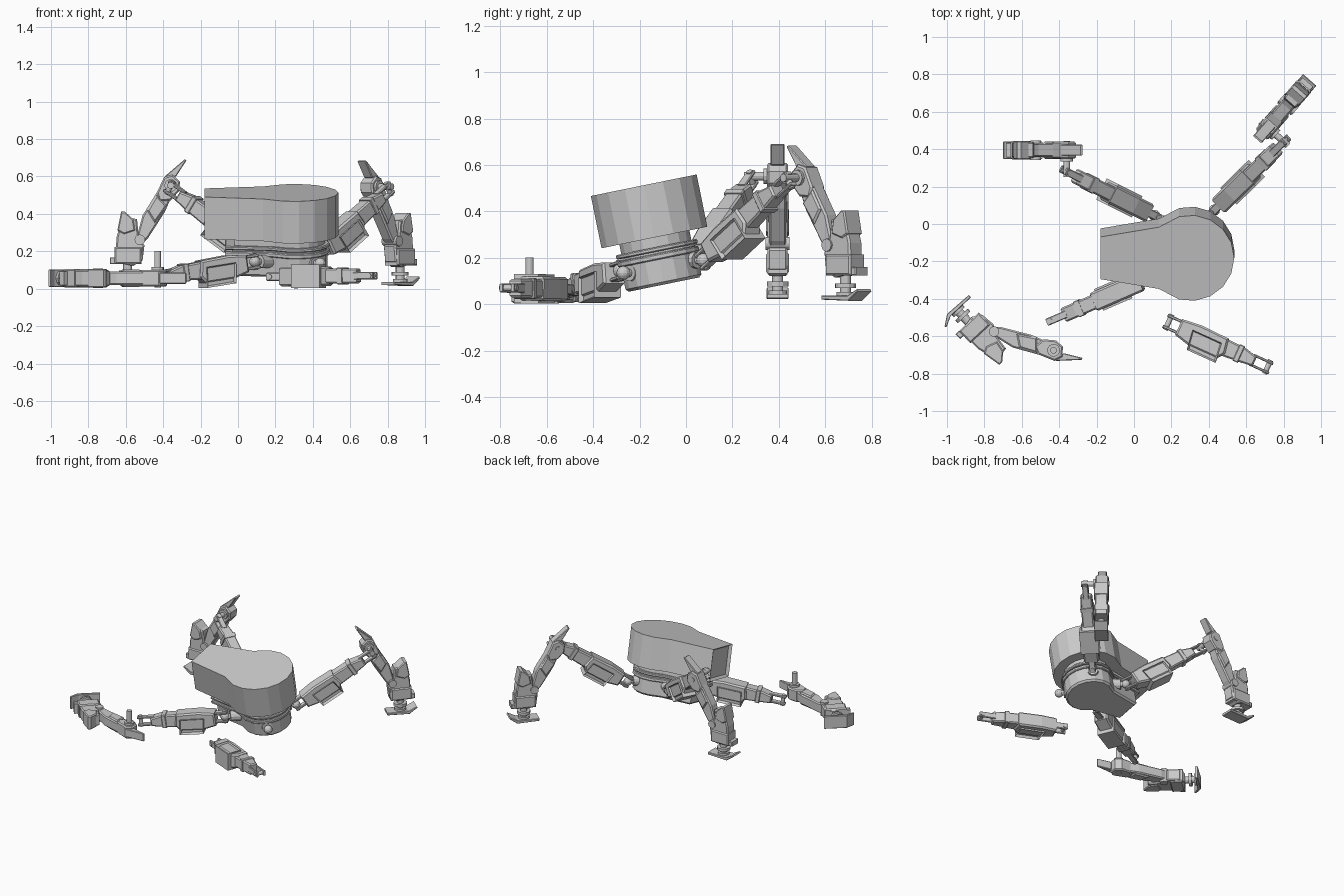
import bpy, bmesh
from math import sin, cos, pi, radians
from mathutils import Matrix, Vector as V

if "Cube" in bpy.data.objects:
    bpy.data.objects.remove(bpy.data.objects["Cube"])


def finish(name, bm, M):
    bm.transform(M)
    bmesh.ops.recalc_face_normals(bm, faces=bm.faces)
    me = bpy.data.meshes.new(name)
    bm.to_mesh(me)
    bm.free()
    ob = bpy.data.objects.new(name, me)
    bpy.context.collection.objects.link(ob)
    return ob


def frame(o, x, y, z):
    m = Matrix((x, y, z)).transposed().to_4x4()
    m.translation = o
    return m


def prism(name, pts, z0, z1, M, bevel=0.0, recess=0.0):
    """Extruded profile with chamfered edges and optional sunken side panels."""
    bm = bmesh.new()
    lo = [bm.verts.new((x, y, z0)) for x, y in pts]
    hi = [bm.verts.new((x, y, z1)) for x, y in pts]
    caps = [bm.faces.new(lo), bm.faces.new(hi)]
    for i in range(len(pts)):
        j = (i + 1) % len(pts)
        bm.faces.new((lo[i], lo[j], hi[j], hi[i]))
    bmesh.ops.recalc_face_normals(bm, faces=bm.faces)
    if recess:
        for f in caps:
            bmesh.ops.inset_region(bm, faces=[f], thickness=recess)
            bmesh.ops.translate(bm, verts=f.verts, vec=-f.normal * 0.018)
    elif bevel:
        bmesh.ops.bevel(bm, geom=[e for f in caps for e in f.edges], offset=bevel,
                        segments=1, affect='EDGES')
    return finish(name, bm, M)


def box(name, x0, x1, y0, y1, z0, z1, M, bevel=0.004):
    return prism(name, [(x0, y0), (x1, y0), (x1, y1), (x0, y1)], z0, z1, M, bevel)


def rod(name, a, b, r, M=Matrix(), n=12):
    a, b = V(a), V(b)
    bm = bmesh.new()
    rot = V((0, 0, 1)).rotation_difference(b - a).to_matrix().to_4x4()
    bmesh.ops.create_cone(bm, cap_ends=True, segments=n, radius1=r, radius2=r,
                          depth=(b - a).length,
                          matrix=Matrix.Translation((a + b) / 2) @ rot)
    return finish(name, bm, M)


def ball(name, p, r):
    bm = bmesh.new()
    bmesh.ops.create_uvsphere(bm, u_segments=12, v_segments=8, radius=r)
    return finish(name, bm, Matrix.Translation(p))


# Tilted hull, every layer is a teardrop
HULL = Matrix.Translation((0, -0.095, 0.085)) @ Matrix.Rotation(radians(11.5), 4, 'X')


def teardrop(cx, r, tail, w):
    arc = [(cx + r * cos(radians(a)), r * sin(radians(a))) for a in range(-105, 106, 21)]
    mid = cx - r * 0.72
    return arc + [(mid, r * 0.72), (tail, w), (tail, -w), (mid, -r * 0.72)]


head = prism("head_shell", teardrop(0.302, 0.234, -0.18, 0.115), 0.207, 0.437, HULL)
bm = bmesh.new()
bm.from_mesh(head.data)
rear = min(bm.faces, key=lambda f: f.calc_center_median().x)
bmesh.ops.inset_region(bm, faces=[rear], thickness=0.02)
bmesh.ops.translate(bm, verts=rear.verts, vec=(0.02, 0, 0))
bm.to_mesh(head.data)
bm.free()
prism("neck", teardrop(0.31, 0.155, -0.02, 0.08), 0.14, 0.21, HULL)
prism("flange_upper", teardrop(0.31, 0.18, -0.07, 0.1), 0.145, 0.165, HULL, 0.005)
prism("flange_lower", teardrop(0.31, 0.18, -0.07, 0.1), 0.11, 0.135, HULL, 0.005)
prism("base", teardrop(0.31, 0.168, -0.03, 0.09), 0.0, 0.15, HULL, 0.012)


# Hip sockets
def hip_socket(name, p):
    p = V(p)
    d = (p - V((0.27, -0.1, p.z))).normalized()
    rod(name + "_hip_socket", p - d * 0.12, p - d * 0.035, 0.036)
    rod(name + "_hip_stem", p - d * 0.05, p, 0.018)
    ball(name + "_hip_ball", p, 0.03)


# Upper leg: a runs along the leg, b points up, c is the width
def upper_leg(name, hip, knee, up=(0, 0, 1)):
    hip, knee, up = V(hip), V(knee), V(up)
    a = (knee - hip).normalized()
    b = (up - a * up.dot(a)).normalized()
    M = frame(hip, a, b, a.cross(b))
    L = (knee - hip).length - 0.58
    prism(name + "_thigh_housing", [(.06, -.048), (.06, .045), (.17, .057), (.33, .052),
          (.345, -.03), (.315, -.07), (.15, -.07)], -.052, .052, M, .01)
    prism(name + "_thigh_window", [(.15, -.095), (.135, .015), (.305, .015), (.318, -.095)],
          -.063, .063, M, recess=.014)
    prism(name + "_thigh_taper", [(.3, .048), (.44 + L, .043), (.51 + L, .025), (.51 + L, -.03),
          (.42 + L, -.04), (.3, -.05)], -.04, .04, M, .008)
    box(name + "_thigh_band", .40 + L, .43 + L, -.046, .05, -.045, .045, M)
    for s in (-1, 1):
        y = s * .032
        box(name + "_hip_prong", -.02, .075, y - .008, y + .008, -.022, .022, M)
        box(name + "_knee_prong", .49 + L, .605 + L, y * .85 - .007, y * .85 + .007,
            -.02, .02, M)
    rod(name + "_hip_pin", (0, -.045, 0), (0, .045, 0), .014, M)
    rod(name + "_knee_pin", (.585 + L, -.04, 0), (.585 + L, .04, 0), .014, M)


# Lower leg: x points outward, y up the shin, z along the knee peg
def lower_leg(name, M):
    prism(name + "_knee_plate", [(-.085, .135), (-.075, .14), (.03, .05), (.02, .03),
          (-.03, .05)], -.03, .03, M, .004)
    prism(name + "_knee_housing", [(-.05, .02), (-.01, .058), (.035, .045), (.075, -.04),
          (.06, -.085), (.0, -.08), (-.045, -.03)], -.045, .045, M, .008)
    prism(name + "_shin", [(.07, -.03), (.15, -.16), (.18, -.27), (.15, -.31), (.12, -.28),
          (.03, -.14), (.0, -.07)], -.037, .037, M, .008)
    prism(name + "_shin_guard", [(.075, -.05), (.125, -.135), (.085, -.2), (.02, -.11)],
          -.047, .047, M, .008)
    rod(name + "_knee_collar", (0, 0, .04), (0, 0, .06), .034, M)
    rod(name + "_knee_peg", (0, 0, -.05), (0, 0, .145), .018, M)
    prism(name + "_ankle_block", [(.18, -.18), (.26, -.165), (.29, -.28), (.295, -.41),
          (.2, -.43), (.15, -.40), (.14, -.32), (.17, -.28)], -.043, .043, M, .008)
    prism(name + "_ankle_cap", [(.245, -.14), (.265, -.14), (.285, -.24), (.25, -.26),
          (.19, -.24), (.2, -.18)], -.05, .05, M, .006)
    box(name + "_ankle_cuff", .155, .30, -.42, -.33, -.05, .05, M, .008)
    box(name + "_heel_tab", .29, .325, -.42, -.385, -.04, .04, M)
    rod(name + "_shin_joint", (.165, -.29, -.052), (.165, -.29, .052), .028, M)
    rod(name + "_foot_stem", (.23, -.51, 0), (.23, -.41, 0), .024, M)
    rod(name + "_foot_collar", (.23, -.475, 0), (.23, -.455, 0), .046, M)
    rod(name + "_foot_disc", (.23, -.51, 0), (.23, -.492, 0), .04, M)
    prism(name + "_foot_plate", [(.13, -.508), (.28, -.508), (.335, -.48), (.34, -.49),
          (.285, -.53), (.13, -.525)], -.047, .047, M, .003)


Z = V((0, 0, 1))
hips = {"back_left": (.11, .045, .19), "back_right": (.43, .075, .19),
        "front_left": (.09, -.285, .145), "front_right": (.44, -.27, .135)}
for name, p in hips.items():
    hip_socket(name, p)

# Standing back legs, opposite handed
for name, knee, out, side in (("back_left", V((-.36, .395, .552)), V((-1, 0, 0)), -1),
                              ("back_right", V((.715, .515, .545)), V((.66, .75, 0)).normalized(), 1)):
    peg = out.cross(Z) * side
    lower_leg(name, frame(knee, out, Z, peg))
    upper_leg(name, hips[name], knee + peg * .115 - Z * .015)

# Fallen front legs
upper_leg("front_left", hips["front_left"], (-.44, -.515, .06))
upper_leg("front_right", (.185, -.525, .064), (.71, -.762, .07), (.412, .911, 0))
down = V((-.68, .73, 0)).normalized()
lower_leg("front_left", frame(V((-.43, -.675, .056)), V((-down.y, down.x, 0)), -down, Z))
